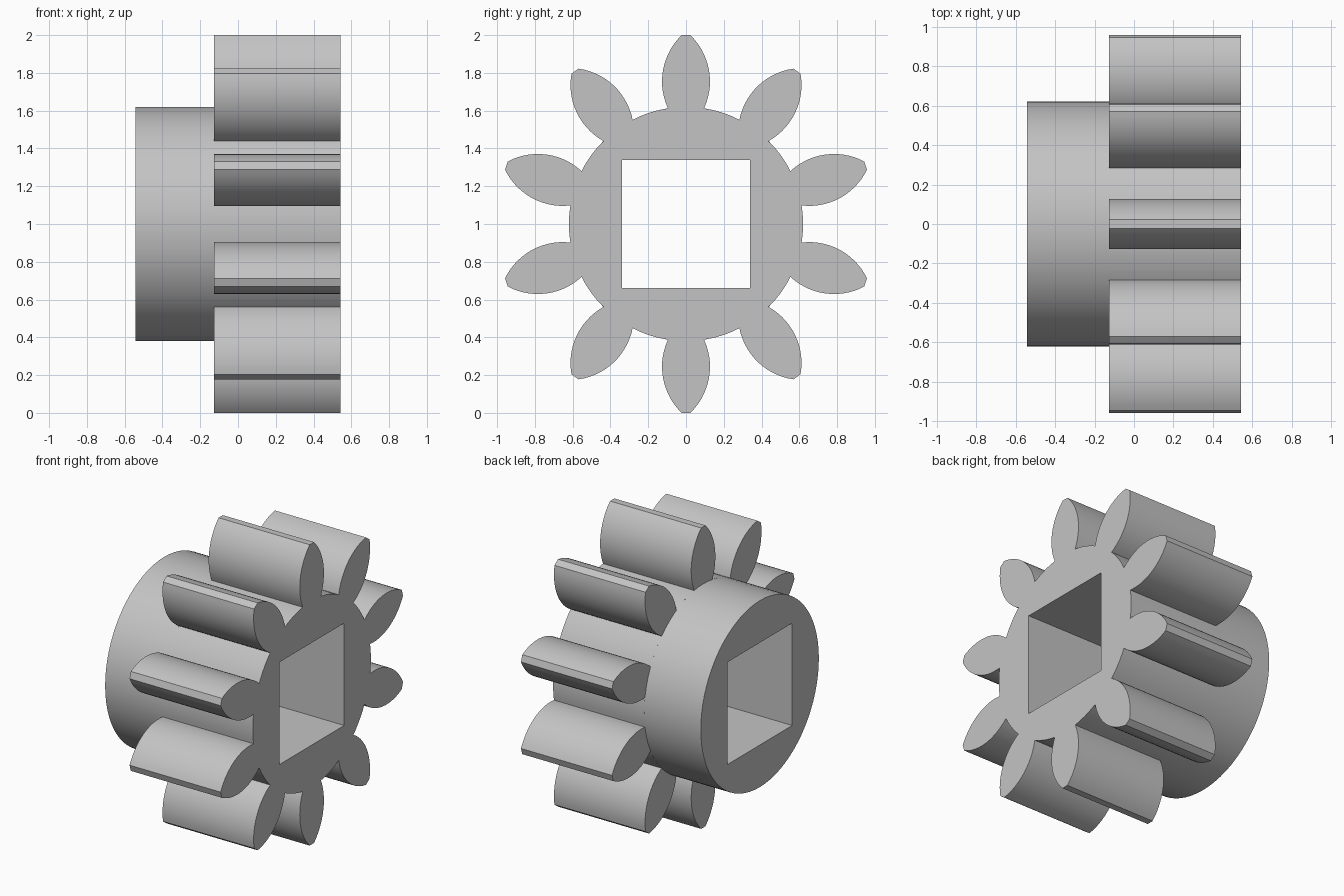
import bpy
import bmesh
from math import sin, cos, pi, atan2, asin, sqrt

if "Cube" in bpy.data.objects:
    bpy.data.objects.remove(bpy.data.objects["Cube"], do_unlink=True)

TEETH = 10
ROOT = 0.62          # radius of the hub and of the gear between teeth
TIP = 1.0            # tooth tip radius
FLANK = 0.34         # radius of the arc forming each tooth side
FLANK_R = 0.755      # distance from the axis where a tooth is widest
HALF_WIDTH = 0.127   # half of the widest tooth width
HOLE = 0.34          # half side of the square bore

steel = bpy.data.materials.new("plain_grey")
steel.use_nodes = True
grey = (0.55, 0.55, 0.55, 1)
steel.diffuse_color = grey
steel.node_tree.nodes["Principled BSDF"].inputs["Base Color"].default_value = grey


def tooth_side(steps=14):
    """Points (width, radius) along one tooth flank, from root to tip."""
    start = 0.612
    a0 = asin((start - FLANK_R) / FLANK)
    a1 = asin((TIP - FLANK_R) / FLANK)
    points = []
    for i in range(steps + 1):
        a = a0 + (a1 - a0) * i / steps
        points.append((HALF_WIDTH - FLANK + FLANK * cos(a), FLANK_R + FLANK * sin(a)))
    return points


def gear_outline(arc_steps=6):
    side = tooth_side()
    tooth = [(-w, r) for w, r in side] + side[::-1]
    edge = atan2(*side[0])
    gap = 2 * pi / TEETH - 2 * edge
    outline = []
    for k in range(TEETH):
        turn = 2 * pi * k / TEETH
        for w, r in tooth:
            outline.append((w * cos(turn) + r * sin(turn), r * cos(turn) - w * sin(turn)))
        # root arc up to the next tooth
        for i in range(1, arc_steps):
            a = turn + edge + gap * i / arc_steps
            outline.append((ROOT * sin(a), ROOT * cos(a)))
    return outline


def circle_outline(count=72):
    return [(ROOT * sin(2 * pi * i / count), ROOT * cos(2 * pi * i / count))
            for i in range(count)]


def bored_prism(name, outline, x0, x1, caps):
    """Extrude an outline along x around the square bore; cap the listed ends."""
    bm = bmesh.new()
    bore = [(-HOLE, -HOLE), (HOLE, -HOLE), (HOLE, HOLE), (-HOLE, HOLE)]
    ends = {x0: [], x1: []}
    for loop in (outline, bore):
        rings = [[bm.verts.new((x, y, z + 1)) for y, z in loop] for x in (x0, x1)]
        n = len(loop)
        for i in range(n):
            j = (i + 1) % n
            bm.faces.new((rings[0][i], rings[0][j], rings[1][j], rings[1][i]))
        for x, ring in zip((x0, x1), rings):
            ends[x] += [bm.edges.get((ring[i], ring[(i + 1) % n])) for i in range(n)]
    for x in caps:
        bmesh.ops.triangle_fill(bm, edges=ends[x], use_beauty=True)
    bmesh.ops.recalc_face_normals(bm, faces=bm.faces[:])
    mesh = bpy.data.meshes.new(name)
    bm.to_mesh(mesh)
    bm.free()
    mesh.materials.append(steel)
    obj = bpy.data.objects.new(name, mesh)
    bpy.context.collection.objects.link(obj)
    bpy.ops.object.select_all(action='DESELECT')
    obj.select_set(True)
    bpy.context.view_layer.objects.active = obj
    bpy.ops.object.shade_smooth_by_angle(angle=pi / 6)
    return obj


# Toothed wheel, then the plain round hub on its right side
bored_prism("toothed_wheel", gear_outline(), -0.127, 0.543, (-0.127, 0.543))
bored_prism("hub", circle_outline(), -0.543, -0.127, (-0.543,))
